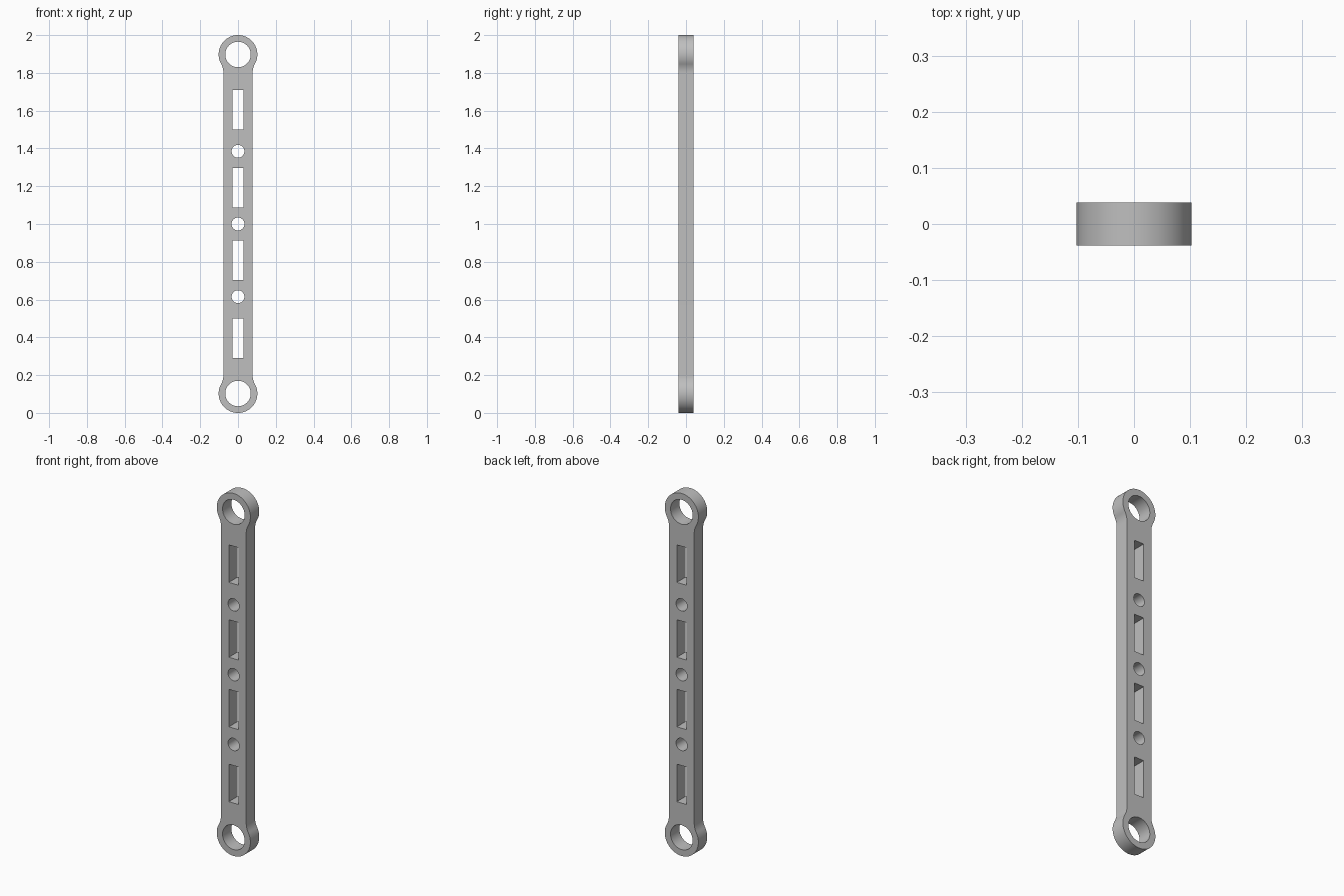
import bpy, bmesh
from math import sin, cos, pi, sqrt, atan2

cube = bpy.data.objects.get("Cube")
if cube:
    bpy.data.objects.remove(cube, do_unlink=True)

THICK = 0.077
RING_R, EYE_R = 0.1025, 0.0675
BAR_HALF, FILLET = 0.077, 0.1
RING_Z = 1 - RING_R          # ring centre, measured from mid-height


def arc(cx, cz, r, a0, a1, n):
    return [(cx + r * cos(a0 + (a1 - a0) * i / n),
             cz + r * sin(a0 + (a1 - a0) * i / n)) for i in range(n + 1)]


def circle(cz, r, n=48):
    return arc(0, cz, r, 0, 2 * pi, n)[:-1]


def slot(cz, half_w=0.029, half_h=0.1035):
    return [(-half_w, cz - half_h), (half_w, cz - half_h),
            (half_w, cz + half_h), (-half_w, cz + half_h)]


# Outline: one quarter with fillet and ring, mirrored to all four corners
drop = sqrt((RING_R + FILLET) ** 2 - (BAR_HALF + FILLET) ** 2)
tangent = atan2(drop, BAR_HALF + FILLET)
quarter = arc(BAR_HALF + FILLET, RING_Z - drop, FILLET, pi, pi - tangent, 12)
quarter += arc(0, RING_Z, RING_R, -tangent, pi / 2, 32)[1:]
top = quarter + [(-x, z) for x, z in reversed(quarter[:-1])]
outline = top + [(-x, -z) for x, z in top]

# Openings: eyes, pin holes and slots
loops = [outline]
loops += [circle(s * RING_Z, EYE_R, 64) for s in (1, -1)]
loops += [circle(z, 0.034) for z in (-0.385, 0, 0.385)]
loops += [slot(s * z) for s in (1, -1) for z in (0.192, 0.605)]

# Flat filled profile, extruded to the bar thickness
profile = bpy.data.curves.new("link_profile", "CURVE")
profile.dimensions = "2D"
profile.fill_mode = "BOTH"
profile.extrude = THICK / 2
for pts in loops:
    spline = profile.splines.new("POLY")
    spline.points.add(len(pts) - 1)
    for p, (x, z) in zip(spline.points, pts):
        p.co = (x, z, 0, 1)
    spline.use_cyclic_u = True
temp = bpy.data.objects.new("profile_helper", profile)
bpy.context.collection.objects.link(temp)
bpy.context.view_layer.update()
mesh = bpy.data.meshes.new_from_object(
    temp.evaluated_get(bpy.context.evaluated_depsgraph_get()))
bpy.data.objects.remove(temp, do_unlink=True)

# Weld, stand upright and rest on the ground
bm = bmesh.new()
bm.from_mesh(mesh)
bmesh.ops.remove_doubles(bm, verts=bm.verts, dist=0.0001)
for v in bm.verts:
    x, z, depth = v.co
    v.co = (x, -depth, z + 1)
bmesh.ops.recalc_face_normals(bm, faces=bm.faces)
bm.to_mesh(mesh)
bm.free()

link = bpy.data.objects.new("link_bar", mesh)
bpy.context.collection.objects.link(link)

# Plain grey metal
grey = bpy.data.materials.new("grey")
grey.use_nodes = True
colour = (0.52, 0.52, 0.52, 1)
grey.diffuse_color = colour
grey.node_tree.nodes["Principled BSDF"].inputs["Base Color"].default_value = colour
mesh.materials.clear()
mesh.materials.append(grey)

bpy.ops.object.select_all(action="DESELECT")
link.select_set(True)
bpy.context.view_layer.objects.active = link
bpy.ops.object.shade_smooth_by_angle(angle=pi / 6)
